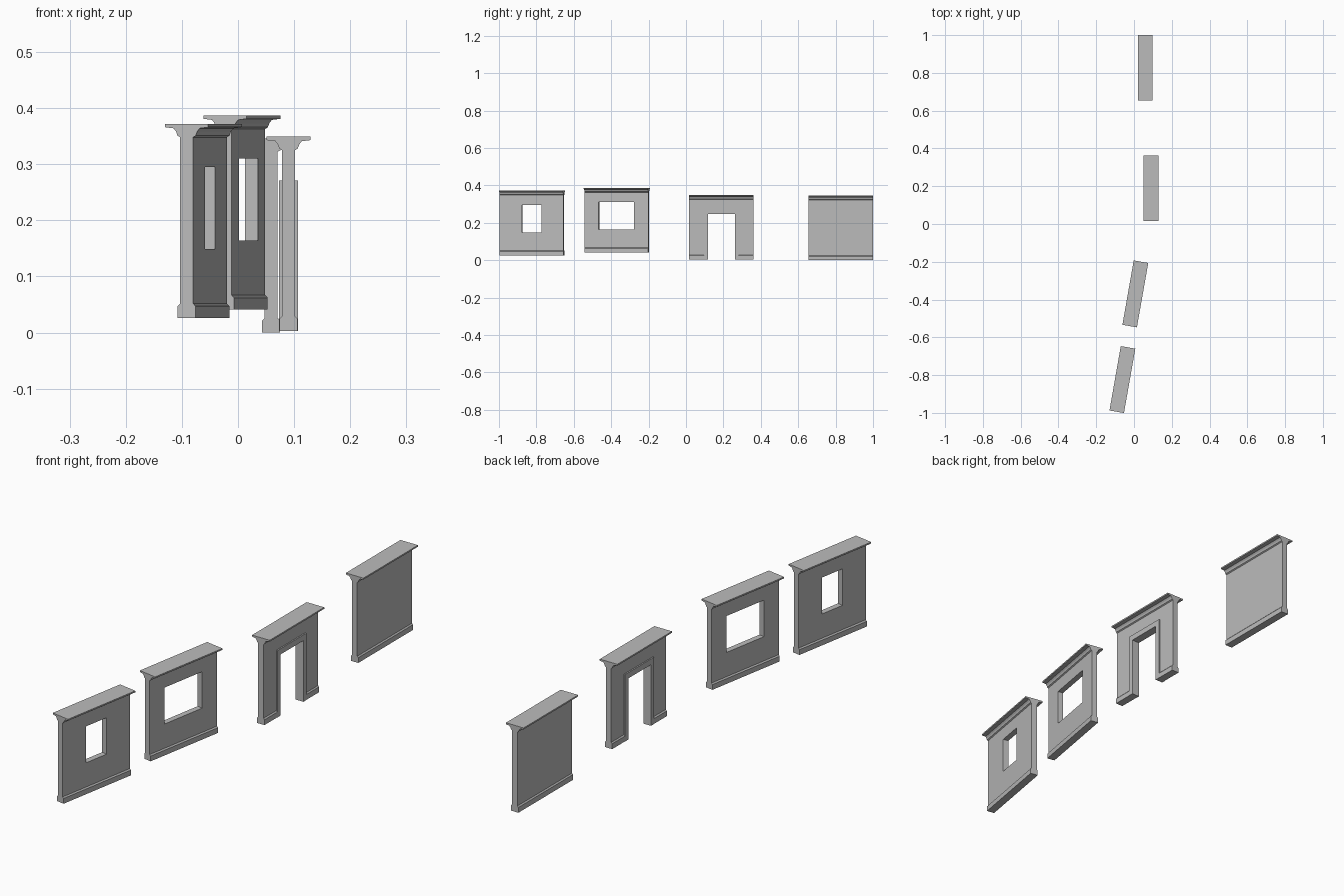
import bpy
import bmesh
from math import radians
from mathutils import Matrix, Vector

cube = bpy.data.objects.get("Cube")
if cube:
    bpy.data.objects.remove(cube, do_unlink=True)

stone = bpy.data.materials.new("light grey")
stone.use_nodes = True
grey = (0.5, 0.5, 0.5, 1)
stone.diffuse_color = grey
stone.node_tree.nodes["Principled BSDF"].inputs["Base Color"].default_value = grey

LENGTH = 0.346
WINDOW_SILL, WINDOW_HEAD = 0.123, 0.269
DOOR_HEAD, CASING_WIDTH, CASING_HALF = 0.245, 0.02, 0.017

# Half of the wall's cross-section, (half thickness, height): skirting, wall, cornice
HALF_PROFILE = [(0.0162, 0), (0.0162, 0.021), (0.0117, 0.026), (0.0117, 0.322),
                (0.0165, 0.325), (0.019, 0.332), (0.0235, 0.338),
                (0.039, 0.340), (0.039, 0.346)]


def extrude(name, points, vector):
    """Make a solid by extruding a closed outline, centred along the vector."""
    vector = Vector(vector)
    bm = bmesh.new()
    face = bm.faces.new([bm.verts.new(Vector(p) - vector / 2) for p in points])
    grown = bmesh.ops.extrude_face_region(bm, geom=[face], use_keep_orig=True)
    moved = [g for g in grown["geom"] if isinstance(g, bmesh.types.BMVert)]
    bmesh.ops.translate(bm, verts=moved, vec=vector)
    bmesh.ops.recalc_face_normals(bm, faces=bm.faces)
    mesh = bpy.data.meshes.new(name)
    bm.to_mesh(mesh)
    bm.free()
    mesh.materials.append(stone)
    obj = bpy.data.objects.new(name, mesh)
    bpy.context.collection.objects.link(obj)
    return obj


def cut_opening(wall, width, bottom, top):
    """Cut a rectangular hole through the wall and discard the cutter."""
    w = width / 2
    outline = [(0, -w, bottom), (0, w, bottom), (0, w, top), (0, -w, top)]
    cutter = extrude("opening_cutter", outline, (0.2, 0, 0))
    cutter.hide_render = True
    mod = wall.modifiers.new("opening", 'BOOLEAN')
    mod.operation = 'DIFFERENCE'
    mod.solver = 'EXACT'
    mod.object = cutter
    bpy.context.view_layer.update()
    graph = bpy.context.evaluated_depsgraph_get()
    cut_mesh = bpy.data.meshes.new_from_object(wall.evaluated_get(graph))
    wall.modifiers.clear()
    wall.data = cut_mesh
    bpy.data.objects.remove(cutter, do_unlink=True)


def make_wall(name):
    left = [(-x, 0, z) for x, z in reversed(HALF_PROFILE)]
    right = [(x, 0, z) for x, z in HALF_PROFILE]
    return extrude(name, right + left, (0, LENGTH, 0))


def place(objects, location, turn):
    matrix = Matrix.Translation(location) @ Matrix.Rotation(radians(turn), 4, 'Z')
    for obj in objects:
        obj.matrix_world = matrix


# Two window walls, turned slightly
narrow = make_wall("narrow_window_wall")
cut_opening(narrow, 0.105, WINDOW_SILL, WINDOW_HEAD)
place([narrow], (-0.0615, -0.8235, 0.026), -10)

wide = make_wall("wide_window_wall")
cut_opening(wide, 0.193, WINDOW_SILL, WINDOW_HEAD)
place([wide], (0.007, -0.37, 0.041), -10)

# Doorway wall with a raised casing around the opening
door = make_wall("doorway_wall")
inner = 0.072
outer = inner + CASING_WIDTH
cut_opening(door, 2 * inner + CASING_WIDTH, -0.1, DOOR_HEAD + CASING_WIDTH / 2)
half = [(inner, 0), (inner, DOOR_HEAD)]
rim = [(outer, DOOR_HEAD + CASING_WIDTH + 0.003), (outer, 0)]
arch = [(-y, z) for y, z in half] + half[::-1] + rim[::-1] + [(-y, z) for y, z in rim]
casing = extrude("door_casing", [(0, y, z) for y, z in arch], (2 * CASING_HALF, 0, 0))
place([door, casing], (0.09, 0.189, 0.003), 0)

# Plain wall
plain = make_wall("plain_wall")
place([plain], (0.059, 1 - LENGTH / 2, 0), 0)
